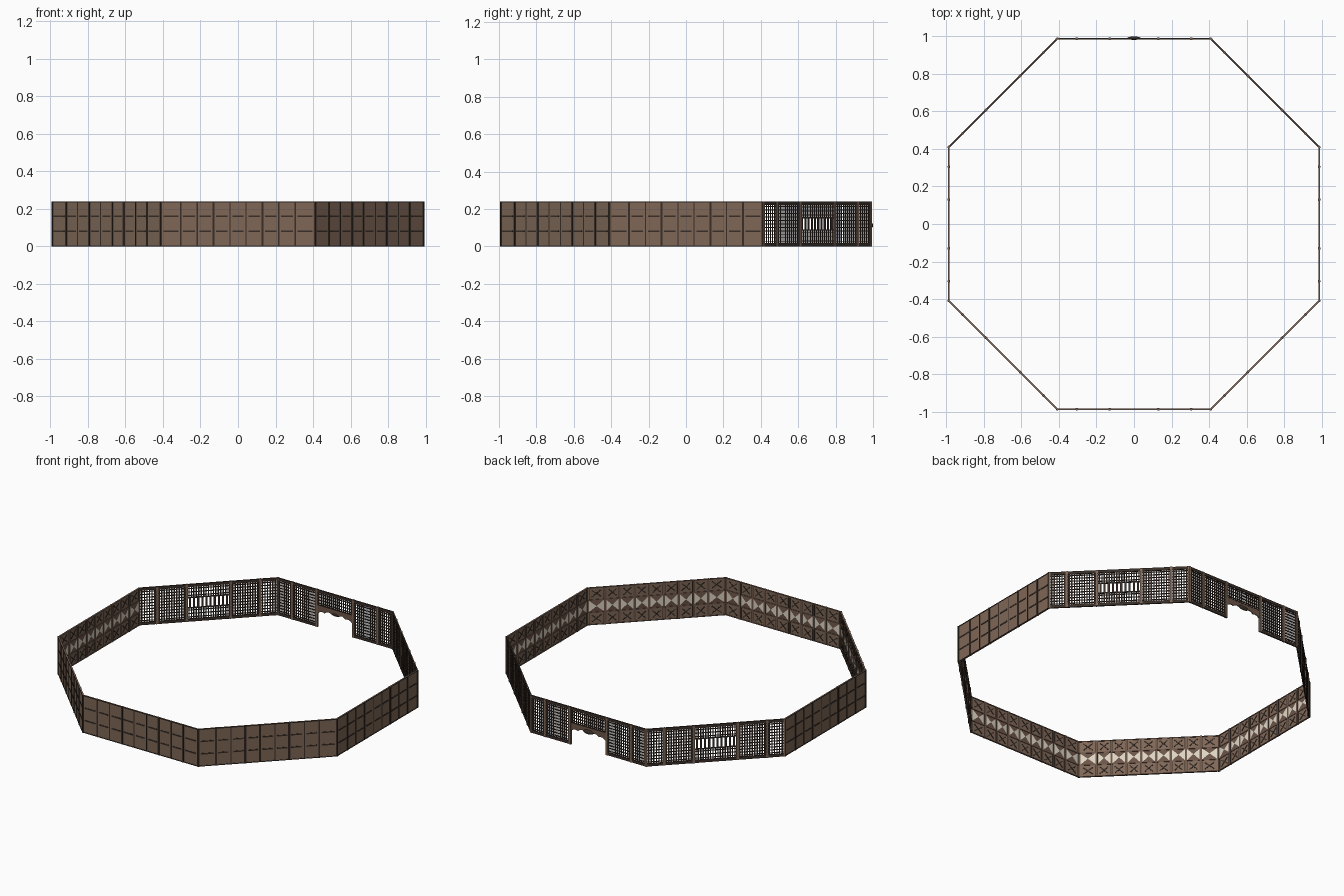
import bpy, bmesh, math

if "Cube" in bpy.data.objects:
    bpy.data.objects.remove(bpy.data.objects["Cube"])

H = 0.24                              # wall height
T = math.tan(math.radians(22.5))      # mitre slope at the octagon corners
POSTS = [-0.305, -0.13, 0.13, 0.305]  # main posts along each side


def material(name, rgb):
    m = bpy.data.materials.new(name)
    m.diffuse_color = (*rgb, 1)
    m.use_nodes = True
    m.node_tree.nodes["Principled BSDF"].inputs["Base Color"].default_value = m.diffuse_color
    return m


BROWN = material("brown_wood", (0.21, 0.135, 0.095))
MID = material("mid_wood", (0.15, 0.09, 0.065))
DARK = material("dark_wood", (0.04, 0.027, 0.02))
CREAM = material("cream_panel", (0.72, 0.66, 0.55))


class Part:
    """Collects pieces of one wall side: u along it, d outward, z up."""

    def __init__(self, name, *mats):
        self.name, self.mats, self.bm = name, mats, bmesh.new()

    def vert(self, u, d, z):
        u = max(-d * T, min(d * T, u))
        return self.bm.verts.new((u, -d, z))

    def prism(self, pts, d0, d1):
        a = [self.vert(u, d0, z) for u, z in pts]
        b = [self.vert(u, d1, z) for u, z in pts]
        n = len(pts)
        self.bm.faces.new(a)
        self.bm.faces.new(b[::-1])
        for i in range(n):
            j = (i + 1) % n
            self.bm.faces.new((a[i], b[i], b[j], a[j]))

    def box(self, u0, u1, z0, z1, d0, d1):
        self.prism([(u0, z0), (u1, z0), (u1, z1), (u0, z1)], d0, d1)

    def bar(self, ua, za, ub, zb, w, d0, d1):
        l = math.hypot(ub - ua, zb - za)
        x, z = -(zb - za) / l * w / 2, (ub - ua) / l * w / 2
        self.prism([(ua + x, za + z), (ua - x, za - z), (ub - x, zb - z), (ub + x, zb + z)], d0, d1)

    def place(self, angles):
        bmesh.ops.recalc_face_normals(self.bm, faces=self.bm.faces)
        me = bpy.data.meshes.new(self.name)
        self.bm.to_mesh(me)
        self.bm.free()
        for m in self.mats:
            me.materials.append(m)
        for a in angles:
            o = bpy.data.objects.new(self.name, me)
            o.rotation_euler.z = math.radians(a)
            bpy.context.collection.objects.link(o)


SOLID, WINDOW, DOOR = [0, 45, 90, 270, 315], [135, 225], [180]
cols = [-0.42, -0.305, -0.2175, -0.13, -0.0435, 0.0435, 0.13, 0.2175, 0.305, 0.42]
rows = [0, 0.08, 0.16, H]

# --- Solid sides: boarded outside ---
p = Part("solid_wall", BROWN)
p.box(-1, 1, 0, H, 0.986, 0.991)
p.place(SOLID)

p = Part("outer_battens", DARK)
for u in cols[1:-1]:
    w = 0.005 if u in POSTS else 0.003
    p.box(u - w, u + w, 0, H, 0.991, 0.995 if u in POSTS else 0.993)
for s in (-1, 1):
    p.box(s * 0.404, s * 0.42, 0, H, 0.991, 0.995)
for z in rows[1:3]:
    for a, b in zip(cols, cols[1:]):
        a, b = max(a, -0.41), min(b, 0.41)
        p.box(a + 0.013, b - 0.013, z - 0.004, z + 0.004, 0.991, 0.993)
for z in (0, H - 0.005):
    p.box(-1, 1, z, z + 0.005, 0.991, 0.993)
p.place(SOLID)

# --- Solid sides: framed inside, crossed panels and faceted middle row ---
p = Part("inner_frame", MID)
for u in cols[1:-1]:
    w = 0.007 if u in POSTS else 0.004
    p.box(u - w, u + w, 0, H, 0.981 if u in POSTS else 0.983, 0.986)
for z in (0.003, 0.08, 0.16, H - 0.003):
    p.box(-1, 1, z - 0.003, z + 0.003, 0.983, 0.986)
p.place(SOLID)

p = Part("inner_crosses", DARK)
q = Part("inner_facets", MID, CREAM)
for a, b in zip(cols, cols[1:]):
    a, b = max(a, -0.406) + 0.007, min(b, 0.406) - 0.007
    for z0 in (0, 0.16):
        e = (b - a) * 0.18
        for za, zb in ((z0 + 0.018, z0 + 0.062), (z0 + 0.062, z0 + 0.018)):
            p.bar(a + e, za, b - e, zb, 0.006, 0.984, 0.986)
        for u in (a - 0.001, b - 0.001):
            p.box(u, u + 0.002, z0 + 0.004, z0 + 0.076, 0.984, 0.986)
    ring = [(a, 0.084), (b, 0.084), (b, 0.156), (a, 0.156)]
    base = [q.vert(u, 0.9855, z) for u, z in ring]
    tip = q.vert((a + b) / 2, 0.983, 0.12)
    for i in range(4):
        f = q.bm.faces.new((base[i], base[(i + 1) % 4], tip))
        f.material_index = i % 2
    q.bm.faces.new(base[::-1])
p.place(SOLID)
q.place(SOLID)


# --- Openwork sides ---
def spread(a, b, pitch):
    n = max(1, round((b - a) / pitch))
    return [a + (b - a) * (i + 0.5) / n for i in range(n)]


def lattice(p, a, b, z0, z1):
    for u in spread(a, b, 0.0148):
        p.box(u - 0.0034, u + 0.0034, z0, z1, 0.986, 0.990)
    for z in spread(z0, z1, 0.019):
        p.box(a, b, z - 0.0022, z + 0.0022, 0.985, 0.991)


def side_bays(p):
    for s in (-1, 1):
        for a, b in ((0.136, 0.299), (0.311, 0.402)):
            lo, hi = sorted((s * a, s * b))
            lattice(p, lo, hi, 0.018, H - 0.018)


def frame(p, door):
    for u in POSTS:
        p.box(u - 0.007, u + 0.007, 0, H, 0.982, 0.995)
    for s in (-1, 1):
        p.box(s * 0.402, s * 0.42, 0, H, 0.983, 0.994)


p = Part("screen_posts", BROWN)
frame(p, False)
p.place(WINDOW + DOOR)

p = Part("window_rails", DARK)
for z in (0, H - 0.018):
    p.box(-1, 1, z, z + 0.018, 0.984, 0.992)
for z in (0.084, 0.15):
    p.box(-0.125, 0.125, z, z + 0.006, 0.984, 0.992)
p.place(WINDOW)

p = Part("window_lattice", DARK)
side_bays(p)
lattice(p, -0.123, 0.123, 0.018, 0.084)
lattice(p, -0.123, 0.123, 0.156, H - 0.018)
for i in range(10):                   # upright bars of the open window
    u = -0.11 + i * 0.22 / 9
    p.box(u - 0.006, u + 0.006, 0.09, 0.15, 0.986, 0.990)
p.place(WINDOW)

p = Part("door_rails", DARK)
p.box(-1, 1, H - 0.018, H, 0.984, 0.992)
for s in (-1, 1):
    p.box(s * 0.13, s * 0.42, 0, 0.018, 0.984, 0.992)
p.box(-0.125, 0.125, 0.138, 0.144, 0.984, 0.992)
p.place(DOOR)

p = Part("door_lattice", DARK)
side_bays(p)
lattice(p, -0.123, 0.123, 0.144, H - 0.018)
p.place(DOOR)

# Scalloped arch over the doorway
p = Part("door_arch", MID)
arch = []
for i in range(31):
    t = i / 30 * 2 - 1
    arch.append((0.125 * t, 0.085 + 0.022 * (1 - t * t) + 0.009 * abs(math.sin(2.5 * math.pi * (t + 1)))))
p.prism(arch + [(0.125, 0.138), (-0.125, 0.138)], 0.985, 0.991)
p.place(DOOR)

# Lens-shaped boss at the arch crown
bpy.ops.mesh.primitive_uv_sphere_add(segments=16, ring_count=8, location=(0, 0.991, 0.112))
boss = bpy.context.object
boss.name = "arch_boss"
boss.scale = (0.036, 0.009, 0.014)
boss.data.materials.append(DARK)
bpy.ops.object.shade_smooth_by_angle()
